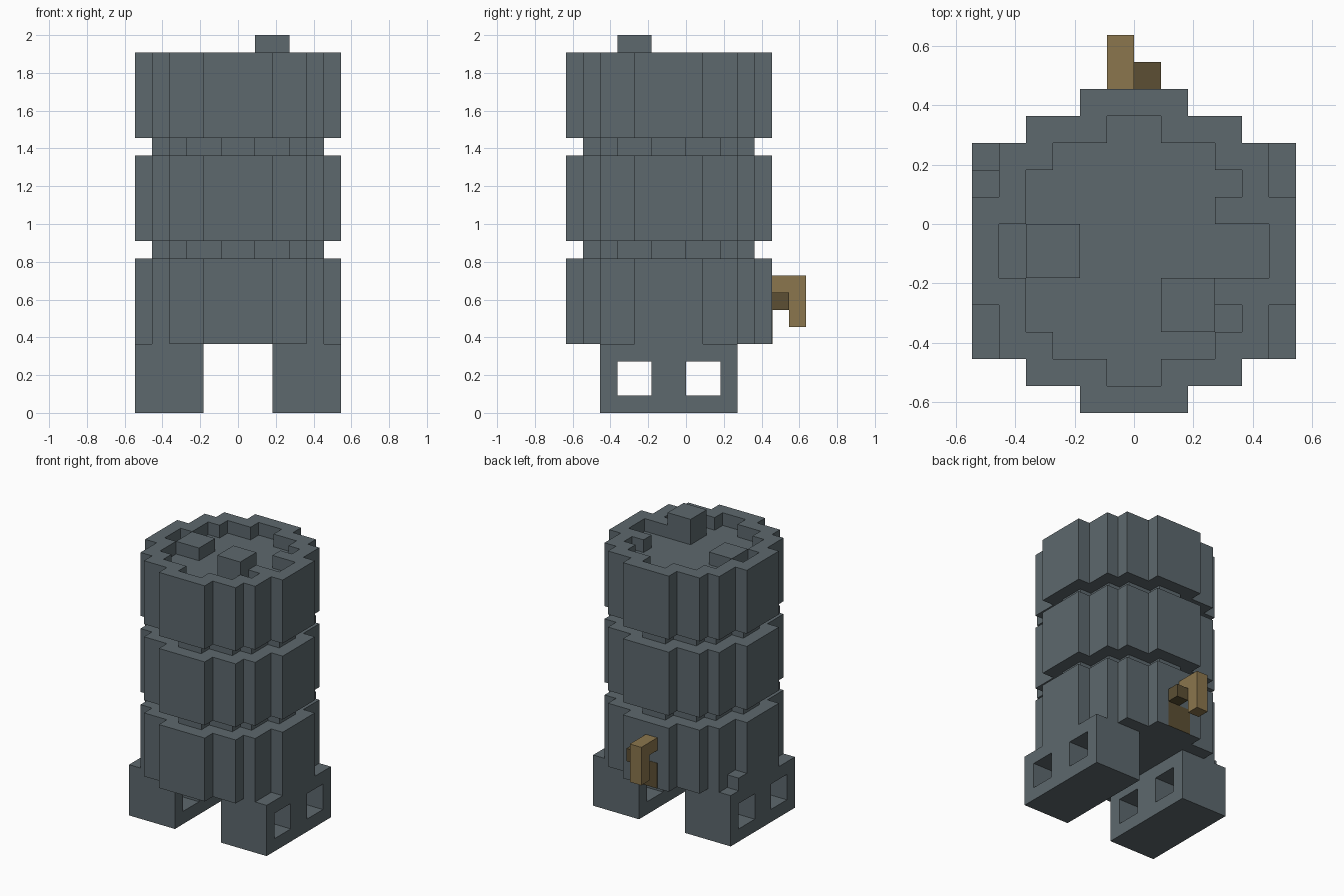
import bpy, bmesh
from mathutils import Vector

if "Cube" in bpy.data.objects:
    bpy.data.objects.remove(bpy.data.objects["Cube"])

U = 1 / 11          # one block unit
CY = -1             # centre of the round tower in y, in blocks


def material(name, rgb):
    m = bpy.data.materials.new(name)
    m.use_nodes = True
    color = (*rgb, 1)
    m.diffuse_color = color
    m.node_tree.nodes["Principled BSDF"].inputs["Base Color"].default_value = color
    return m


STONE = material("slate grey", (0.11, 0.14, 0.155))
BRASS = material("tan brown", (0.258, 0.181, 0.074))
DARK = material("dark brown", (0.107, 0.078, 0.034))


def prism(name, outline, z0, z1, mat):
    """Extrude an xy outline, given in blocks, from z0 to z1."""
    bm = bmesh.new()
    face = bm.faces.new([bm.verts.new((x * U, y * U, z0 * U)) for x, y in outline])
    ext = bmesh.ops.extrude_face_region(bm, geom=[face])
    top = [g for g in ext["geom"] if isinstance(g, bmesh.types.BMVert)]
    bmesh.ops.translate(bm, verts=top, vec=Vector((0, 0, (z1 - z0) * U)))
    bmesh.ops.recalc_face_normals(bm, faces=bm.faces)
    mesh = bpy.data.meshes.new(name)
    bm.to_mesh(mesh)
    bm.free()
    mesh.materials.append(mat)
    obj = bpy.data.objects.new(name, mesh)
    bpy.context.collection.objects.link(obj)
    return obj


def box(name, x, y, z, mat=STONE):
    outline = [(x[0], y[0]), (x[1], y[0]), (x[1], y[1]), (x[0], y[1])]
    return prism(name, outline, z[0], z[1], mat)


def stepped_round(steps):
    """Blocky circle from (half x, half y) steps, widest x first."""
    quarter = []
    for i, (x, y) in enumerate(steps):
        quarter.append((x, y))
        if i + 1 < len(steps):
            quarter.append((steps[i + 1][0], y))
    back = quarter[::-1]
    pts = quarter + [(-x, y) for x, y in back]
    pts += [(-x, -y) for x, y in quarter] + [(x, -y) for x, y in back]
    return [(x, y + CY) for x, y in pts]


def cut(obj, cutter):
    cutter.hide_render = True
    mod = obj.modifiers.new("cut", "BOOLEAN")
    mod.operation = "DIFFERENCE"
    mod.solver = "EXACT"
    mod.object = cutter
    bpy.context.view_layer.objects.active = obj
    bpy.ops.object.modifier_apply(modifier=mod.name)
    bpy.data.objects.remove(cutter)


OUTER = stepped_round([(6, 2), (5, 4), (4, 5), (2, 6)])
INNER = stepped_round([(5, 1), (4, 3), (3, 4), (1, 5)])

# Tower: three wide drums with narrow grooves between them
for name, z in (("lower_drum", 4), ("middle_drum", 10), ("upper_drum", 16)):
    drum = prism(name, OUTER, z, z + 5, STONE)
for name, z in (("lower_groove", 9), ("upper_groove", 15)):
    prism(name, INNER, z, z + 1, STONE)

# Sunken top with loose blocks inside
cut(drum, prism("top_pocket", INNER, 20, 22, STONE))
box("tall_top_block", (1, 3), (-4, -2), (20, 22))
box("low_top_block", (-4, -2), (-2, 0), (20, 21))
box("rim_lump_back", (3, 4), (0, 1), (20, 21))
box("rim_lump_front", (3, 4), (-3, -2), (20, 21))

# Legs with two square holes through each
for side, x in (("left", (2, 6)), ("right", (-6, -2))):
    leg = box(side + "_leg", x, (-5, 3), (0, 4))
    for y in (-4, 0):
        cut(leg, box("hole_cutter", (x[0] - 1, x[1] + 1), (y, y + 2), (1, 3)))
box("right_leg_lump", (-6, -5), (1, 2), (4, 5))

# Hooked handle on the back, with its darker peg and wall patch
box("handle_arm", (-1, 0), (5, 6), (7, 8), BRASS)
box("handle_grip", (-1, 0), (6, 7), (5, 8), BRASS)
box("handle_peg", (0, 1), (5, 6), (6, 7), DARK)
box("handle_patch", (-1, 1), (5, 5.03), (4, 6), DARK)
